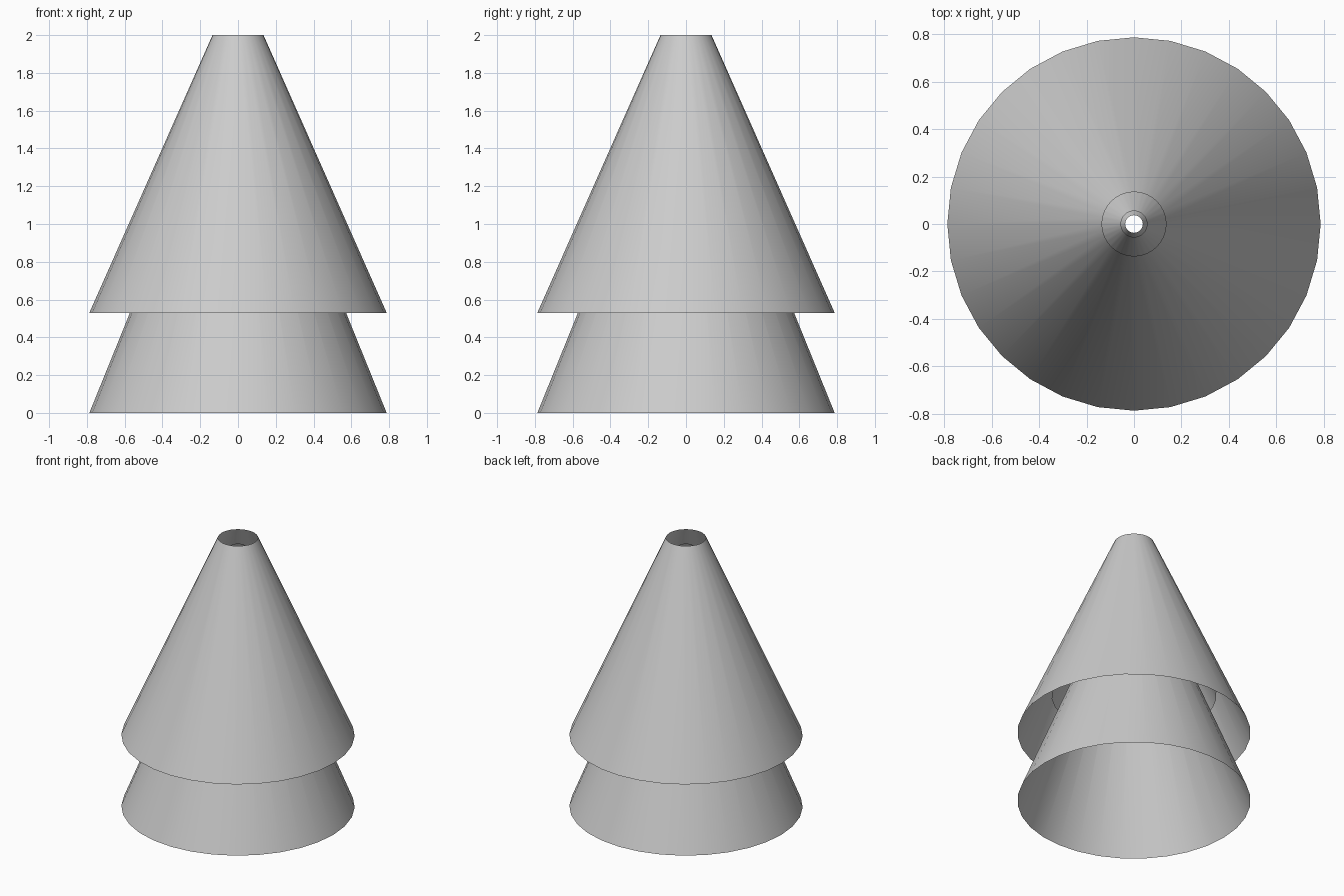
import bpy

if "Cube" in bpy.data.objects:
    bpy.data.objects.remove(bpy.data.objects["Cube"])


def cone_shell(name, r_bottom, z_bottom, r_top, z_top, sides=32):
    """Open-ended conical sheet, no caps."""
    bpy.ops.mesh.primitive_cone_add(
        vertices=sides, radius1=r_bottom, radius2=r_top,
        depth=z_top - z_bottom, end_fill_type='NOTHING',
        location=(0, 0, (z_bottom + z_top) / 2))
    ob = bpy.context.object
    ob.name = name
    bpy.ops.object.shade_smooth_by_angle()
    return ob


# Long inner cone whose lower skirt reaches the ground
cone_shell("lower_cone", 0.787, 0.0, 0.037, 1.85)
# Hidden middle cone between the two visible skirts
cone_shell("middle_cone", 0.557, 0.82, 0.055, 1.93)
# Outer cone with open top
cone_shell("upper_cone", 0.787, 0.53, 0.135, 2.0)
